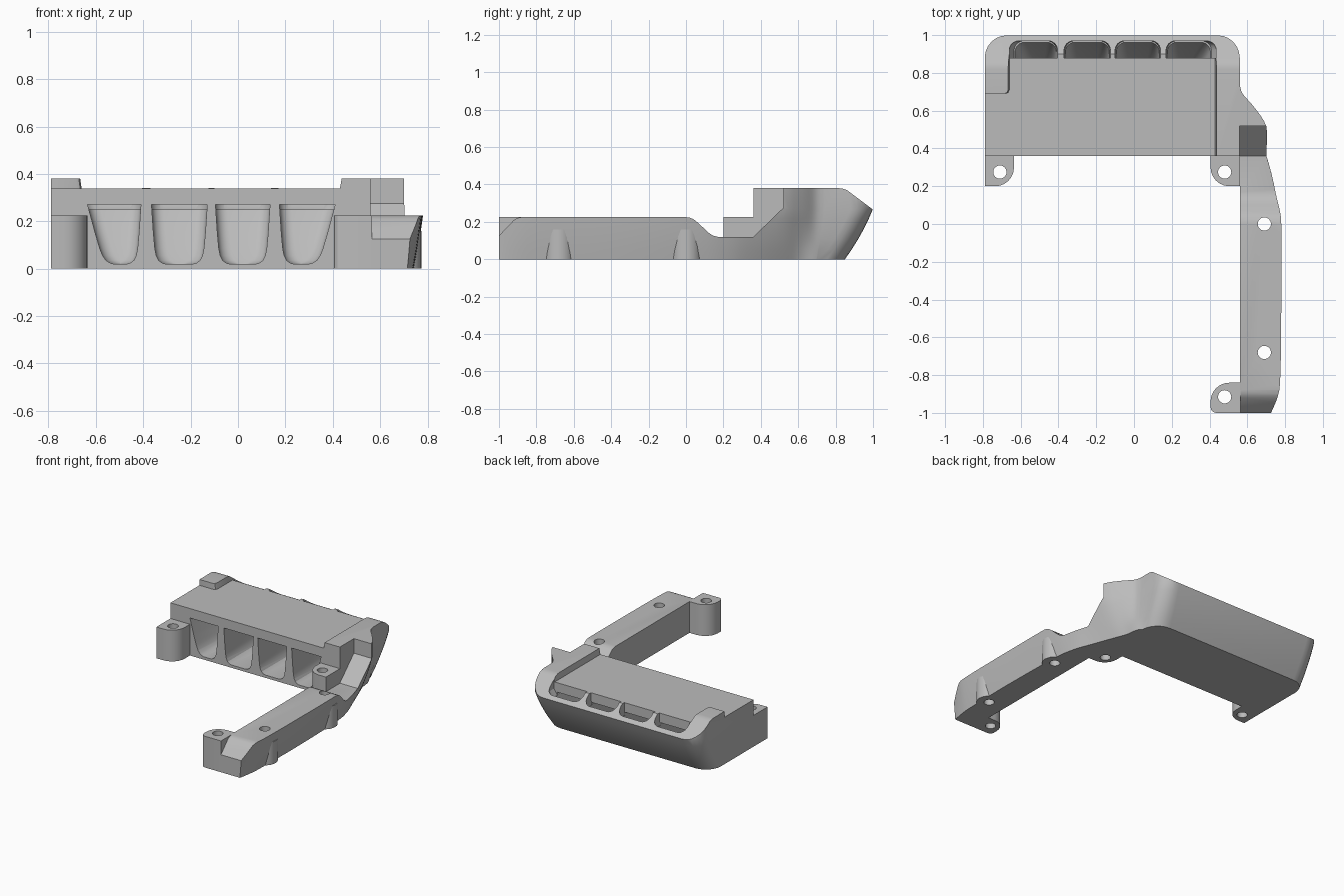
import bpy, bmesh, math
from mathutils import Vector

old = bpy.data.objects.get("Cube")
if old:
    bpy.data.objects.remove(old)

grey = bpy.data.materials.new("plain_grey")
grey.use_nodes = True
grey.diffuse_color = (0.5, 0.5, 0.5, 1)
grey.node_tree.nodes["Principled BSDF"].inputs["Base Color"].default_value = (0.5, 0.5, 0.5, 1)


def loft(name, stacks, cutter=False):
    """Closed solids, each made from a stack of matching rings."""
    bm = bmesh.new()
    for rings in stacks:
        rows = [[bm.verts.new(p) for p in ring] for ring in rings]
        n = len(rows[0])
        for a, b in zip(rows, rows[1:]):
            for i in range(n):
                j = (i + 1) % n
                bm.faces.new((a[i], a[j], b[j], b[i]))
        bm.faces.new(rows[0][::-1])
        bm.faces.new(rows[-1])
    bmesh.ops.recalc_face_normals(bm, faces=bm.faces)
    mesh = bpy.data.meshes.new(name)
    bm.to_mesh(mesh)
    bm.free()
    mesh.materials.append(grey)
    obj = bpy.data.objects.new(name, mesh)
    bpy.context.collection.objects.link(obj)
    obj.hide_render = cutter
    return obj


def flat(points, z):
    return [(x, y, z) for x, y in points]


def arc(cx, cy, r, start, end, steps=6):
    angles = [math.radians(start + (end - start) * i / steps) for i in range(steps + 1)]
    return [(cx + r * math.cos(a), cy + r * math.sin(a)) for a in angles]


def side_prism(name, profile, x0, x1):
    return loft(name, [[[(x, y, z) for y, z in profile] for x in (x0, x1)]], True)


def cut(obj, *cutters):
    bpy.context.view_layer.objects.active = obj
    for c in cutters:
        mod = obj.modifiers.new("cut", 'BOOLEAN')
        mod.operation, mod.solver, mod.object = 'DIFFERENCE', 'EXACT', c
        bpy.ops.object.modifier_apply(modifier=mod.name)


def finish(obj):
    bpy.ops.object.select_all(action='DESELECT')
    obj.select_set(True)
    bpy.context.view_layer.objects.active = obj
    bpy.ops.object.shade_smooth_by_angle(angle=math.radians(25))


def smooth_path(pts, steps=4):
    out = []
    for i in range(len(pts) - 1):
        p0, p1, p2, p3 = pts[max(i - 1, 0)], pts[i], pts[i + 1], pts[min(i + 2, len(pts) - 1)]
        for s in range(steps):
            t = s / steps
            out.append(p1 + (p2 - p0) * (t / 2) + (p0 * 2 - p1 * 5 + p2 * 4 - p3) * (t * t / 2)
                       + (p1 * 3 - p0 - p2 * 3 + p3) * (t ** 3 / 2))
    return out + [pts[-1]]


# Flare of the outer wall: 0 at the base, 1 at the widest height
WIDE = 0.27


def flare(z):
    u = min(z / WIDE, 1)
    return 1.3 * u - 0.3 * u * u


# Outer wall stations: x, y at the top, then x, y at the base
outer = smooth_path([Vector(p) for p in (
    (.735, -1, .715, -1), (.765, -.92, .73, -.92), (.78, -.8, .74, -.8),
    (.785, -.4, .745, -.4), (.785, .05, .735, .05), (.765, .22, .71, .22),
    (.74, .36, .66, .36), (.70, .52, .60, .52), (.635, .62, .57, .6),
    (.575, .69, .56, .67), (.56, .74, .55, .7))])
stations = [(-.79, .36, -.79, .36), (.56, .36, .56, .36), (.56, -1, .56, -1)]
stations += [tuple(p) for p in outer]
for top, base in ((arc(.44, .88, .12, 0, 90), arc(.40, .72, .13, 0, 90)),
                  (arc(-.67, .88, .12, 90, 180), arc(-.67, .73, .12, 90, 180))):
    stations += [t + b for t, b in zip(top, base)]


def wall_ring(z):
    k = flare(z)
    return [(bx + (tx - bx) * k, by + (ty - by) * k, z) for tx, ty, bx, by in stations]


body = loft("body_and_arm", [[wall_ring(z) for z in (0, .054, .108, .162, .216, WIDE, .38)]])

# Stepped height of the long arm
arm_cut = side_prism("arm_height_cutter", [
    (.52, .45), (.52, .275), (.36, .12), (.17, .12), (.145, .126), (.12, .142), (.07, .19),
    (.04, .214), (.02, .222), (0, .225), (-.88, .225), (-.9, .221), (-.92, .21), (-1.02, .105),
    (-1.02, .45)], .559, 1)

# Sloping top of the back rim
slope_cut = side_prism("rim_slope_cutter", [
    (.81, .381), (.835, .378), (.86, .37), (1.02, .25), (1.02, .45), (.81, .45)], -1, 1)

# Deck recess between the rim ends, with slightly leaning walls
deck = [(-.85, .3), (.43, .3), (.43, .36), (.43, .9), (-.66, .9), (-.66, .71), (-.666, .696),
        (-.68, .69), (-.85, .69)]
deck_top = [(x + (.015 if x > 0 else -.012), y) for x, y in deck]
deck_cut = loft("deck_cutter", [[flat(deck, .338), flat(deck_top, .42)]], True)


# Four scoops running from the front face up through the back rim
def scoop_ring(x0, x1, y0, y1, z, r=.05):
    return flat([(x0, y0), (x1, y0)] + arc(x1 - r, y1 - r, r, 0, 90)
                + arc(x0 + r, y1 - r, r, 90, 180), z)


lower, upper = [], []
for x0, x1, lean0, lean1 in ((-.635, -.41, 1, 0), (-.365, -.13, 0, 0),
                             (-.095, .135, 0, 0), (.175, .41, 0, 1)):
    rings = []
    for z, inset in ((.02, .06), (.024, .045), (.035, .03), (.055, .02), (.085, .014),
                     (.15, .008), (.21, .004), (WIDE, 0)):
        lean = .055 * (1 - z / WIDE)
        rings.append(scoop_ring(x0 + inset + lean * lean0, x1 - inset - lean * lean1,
                                .3, .82 + .15 * flare(z), z))
    lower.append(rings)
    a, b = x0 - .005 - .02 * lean0, x1 + .005 + .02 * lean1
    upper.append([scoop_ring(x0, x1, .88, .969, .25), scoop_ring(a, b, .88, .97, .29),
                  scoop_ring(a, b, .88, .97, .45)])
scoop_cut = loft("scoop_cutter", lower, True)
vent_cut = loft("vent_cutter", upper, True)

# Screw holes
holes = [(-.71, .275), (.48, .275), (.48, -.915), (.69, 0), (.69, -.68)]
hole_cut = loft("screw_hole_cutter", [
    [flat(arc(x, y, .035, 0, 345, 23), z) for z in (-.05, .5)] for x, y in holes], True)

cut(body, arm_cut, slope_cut, deck_cut, scoop_cut, vent_cut, hole_cut)
finish(body)

# Screw ears
ears = {
    "ear_outer": [(-.79, .365), (-.79, .2)] + arc(-.735, .3, .1, -90, 0) + [(-.635, .365)],
    "ear_inner": [(.56, .365), (.405, .365)] + arc(.505, .3, .1, 180, 270) + [(.56, .2)],
    "ear_arm_end": [(.565, -1), (.565, -.84)] + arc(.505, -.94, .1, 90, 180)
                   + arc(.435, -.97, .03, 180, 270, 3),
}
for name, outline in ears.items():
    ear = loft(name, [[flat(outline, 0), flat(outline, .225)]])
    cut(ear, hole_cut)
    finish(ear)

# Round bosses at the foot of the arm wall
for i, (x, y) in enumerate(holes[3:]):
    ring = arc(x, y, .085, 0, 345, 23)
    boss = loft("arm_boss_%d" % (i + 1), [[flat(ring, 0), flat(ring, .16)]])
    cut(boss, hole_cut)
    finish(boss)

for c in (arm_cut, slope_cut, deck_cut, scoop_cut, vent_cut, hole_cut):
    bpy.data.objects.remove(c)
